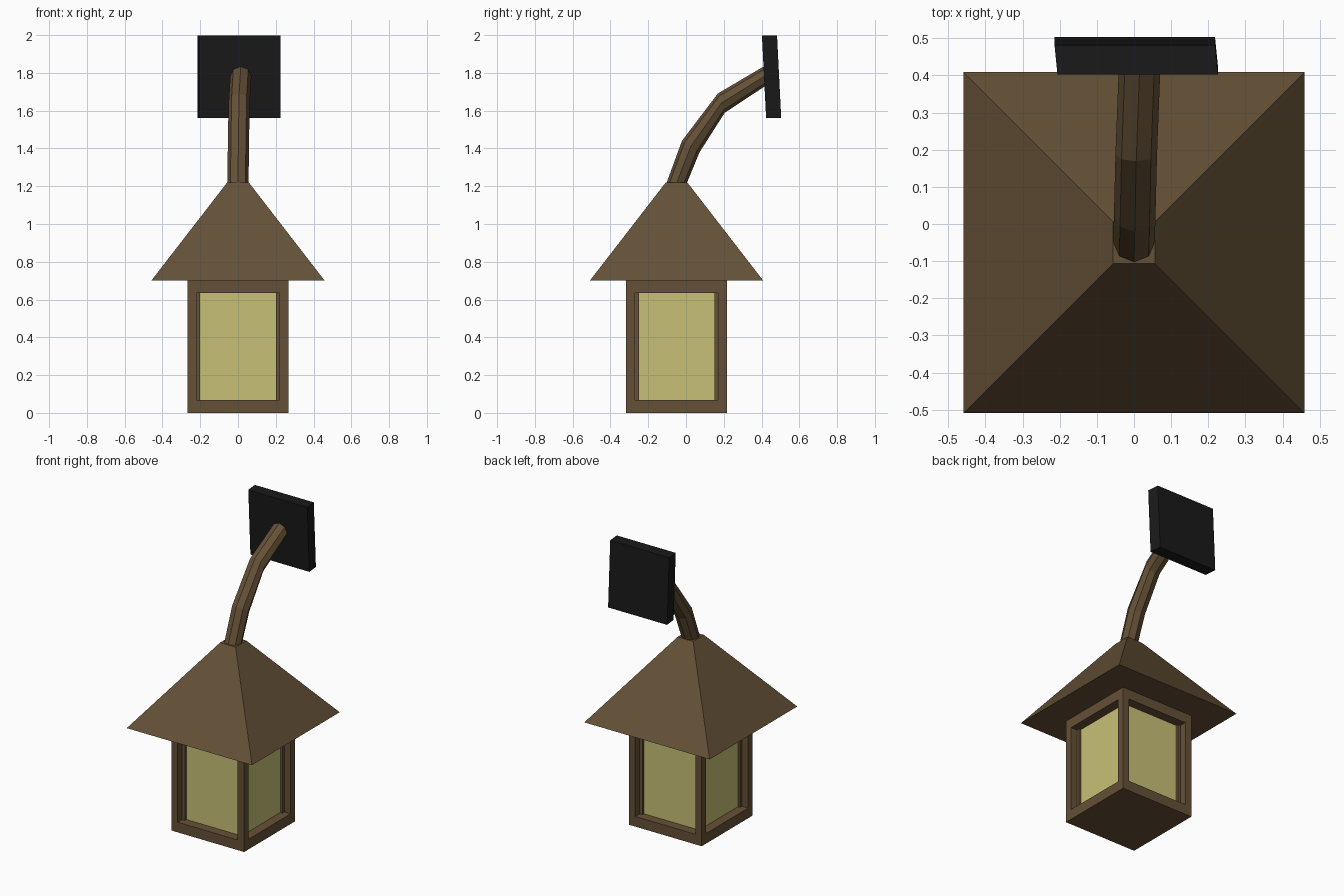
import bpy, bmesh, math
from mathutils import Vector

if "Cube" in bpy.data.objects:
    bpy.data.objects.remove(bpy.data.objects["Cube"])

CY = -0.05  # lantern axis in y


def material(name, rgb):
    m = bpy.data.materials.new(name)
    m.diffuse_color = (*rgb, 1)
    m.use_nodes = True
    m.node_tree.nodes["Principled BSDF"].inputs["Base Color"].default_value = m.diffuse_color
    return m


WOOD = material("brown_metal", (0.13, 0.082, 0.038))
GLASS = material("yellow_glass", (0.58, 0.53, 0.18))
BLACK = material("black_iron", (0.01, 0.01, 0.01))


def loft(name, rings, mat):
    """Bridge a list of equal-length vertex rings and cap both ends."""
    bm = bmesh.new()
    rows = [[bm.verts.new(p) for p in ring] for ring in rings]
    n = len(rows[0])
    for a, b in zip(rows, rows[1:]):
        for i in range(n):
            j = (i + 1) % n
            bm.faces.new((a[i], a[j], b[j], b[i]))
    bm.faces.new(rows[0][::-1])
    bm.faces.new(rows[-1])
    bmesh.ops.recalc_face_normals(bm, faces=bm.faces)
    me = bpy.data.meshes.new(name)
    bm.to_mesh(me)
    bm.free()
    ob = bpy.data.objects.new(name, me)
    bpy.context.collection.objects.link(ob)
    me.materials.append(mat)
    return ob


def square(h, z, x=0, y=CY):
    return [(x - h, y - h, z), (x + h, y - h, z), (x + h, y + h, z), (x - h, y + h, z)]


def block(name, h, z0, z1, mat, x=0, y=CY):
    return loft(name, [square(h, z0, x, y), square(h, z1, x, y)], mat)


# Lantern body: base, top rail, glass core
block("base_slab", 0.267, 0, 0.067, WOOD)
block("top_rail", 0.267, 0.635, 0.705, WOOD)
block("glass_panes", 0.205, 0.067, 0.635, GLASS)

# Corner posts with a recessed inner strip on each side
for sx in (-1, 1):
    for sy in (-1, 1):
        block("corner_post", 0.0235, 0.067, 0.635, WOOD, sx * 0.2435, CY + sy * 0.2435)
        block("inner_strip", 0.0105, 0.067, 0.635, WOOD, sx * 0.2105, CY + sy * 0.2105)

# Truncated pyramid roof
loft("roof", [square(0.459, 0.70), square(0.057, 1.22)], WOOD)

# Bent eight-sided arm: centre, then the direction of its upper side
stations = [((0, CY, 1.215), (0, -0.054, 0)),
            ((0.002, 0.025, 1.41), (0, -0.046, 0.031)),
            ((0.006, 0.187, 1.64), (0, -0.018, 0.051)),
            ((0.015, 0.42, 1.785), (0, 0, 0.054))]
rings = []
for c, up in stations:
    ring = []
    for i in range(8):
        a = math.tau * i / 8
        ring.append(Vector(c) + Vector((0.056 * math.cos(a), 0, 0)) + Vector(up) * math.sin(a))
    rings.append(ring)
loft("arm", rings, WOOD)


# Slightly tilted wall plate
def plate_ring(x, y):
    return [(x - 0.216, y + 0.011, 1.562), (x + 0.216, y + 0.011, 1.562),
            (x + 0.216, y - 0.011, 1.998), (x - 0.216, y - 0.011, 1.998)]


loft("wall_plate", [plate_ring(0.01, 0.413), plate_ring(0.002, 0.493)], BLACK)
